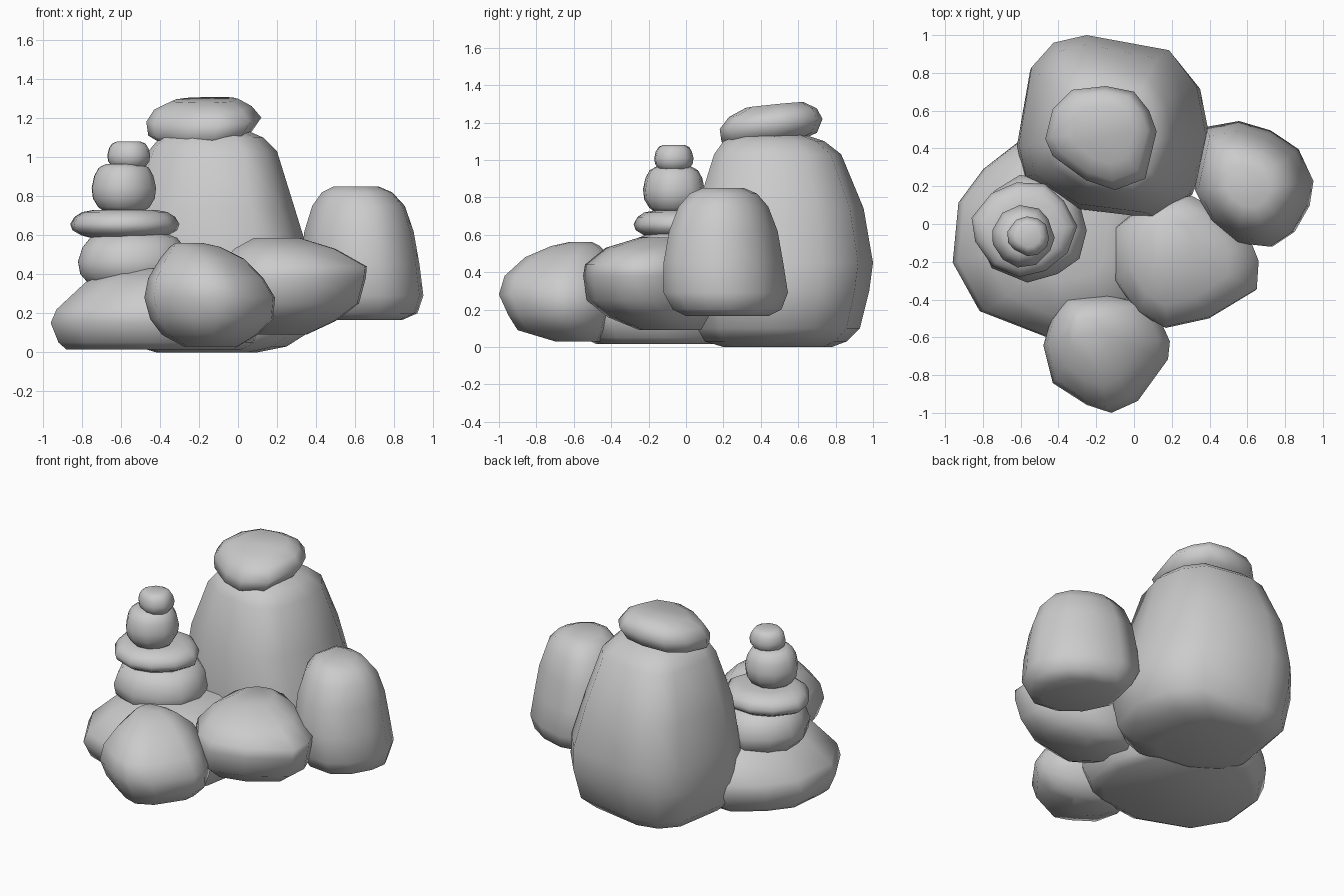
import bpy, bmesh, math, random

random.seed(4)


def round_outline(n=11):
    """Slightly irregular pebble outline."""
    pts = []
    for i in range(n):
        a = math.tau * (i + random.uniform(-0.15, 0.15)) / n
        r = random.uniform(0.94, 1.03)
        pts.append((r * math.cos(a), r * math.sin(a)))
    return pts


def rock(name, levels, outline=None, tilt=(0, 0)):
    """Loft a plan outline through levels of (z, x min, x max, y min, y max)."""
    outline = outline or round_outline()
    xs, ys = zip(*outline)
    unit = [((x - min(xs)) / (max(xs) - min(xs)),
             (y - min(ys)) / (max(ys) - min(ys))) for x, y in outline]
    cx = sum(l[1] + l[2] for l in levels) / (2 * len(levels))
    cy = sum(l[3] + l[4] for l in levels) / (2 * len(levels))
    bm = bmesh.new()
    rings = []
    for z, x0, x1, y0, y1 in levels:
        ring = []
        for u, v in unit:
            x, y = x0 + u * (x1 - x0), y0 + v * (y1 - y0)
            dz = tilt[0] * (x - cx) + tilt[1] * (y - cy)
            ring.append(bm.verts.new((x, y, z + dz)))
        rings.append(ring)
    n = len(unit)
    for a, b in zip(rings, rings[1:]):
        for i in range(n):
            j = (i + 1) % n
            bm.faces.new((a[i], a[j], b[j], b[i]))
    bm.faces.new(rings[0])
    bm.faces.new(rings[-1])
    bmesh.ops.recalc_face_normals(bm, faces=bm.faces[:])
    for f in bm.faces:
        f.smooth = True
    mesh = bpy.data.meshes.new(name)
    bm.to_mesh(mesh)
    bm.free()
    ob = bpy.data.objects.new(name, mesh)
    bpy.context.collection.objects.link(ob)
    return ob


# Tall boulder at the back
rock("tall_boulder", [
    (0.00, -0.42, 0.10, 0.20, 0.78), (0.03, -0.52, 0.25, 0.10, 0.86),
    (0.10, -0.59, 0.36, 0.06, 0.93), (0.30, -0.62, 0.40, 0.03, 0.98),
    (0.45, -0.61, 0.38, 0.03, 1.00), (0.74, -0.56, 0.29, 0.06, 0.95),
    (1.03, -0.46, 0.20, 0.15, 0.83), (1.10, -0.40, 0.13, 0.20, 0.74),
    (1.14, -0.30, 0.04, 0.30, 0.62)],
    [(-0.58, 0.25), (-0.62, 0.42), (-0.55, 0.83), (-0.43, 0.96), (-0.25, 1.0),
     (0.20, 0.92), (0.35, 0.73), (0.40, 0.47), (0.31, 0.16), (0.13, 0.03),
     (-0.30, 0.08)])

# Flat capstone balanced on top
rock("capstone", [
    (1.085, -0.40, 0.02, 0.24, 0.60), (1.12, -0.46, 0.07, 0.19, 0.70),
    (1.19, -0.47, 0.12, 0.18, 0.73), (1.25, -0.43, 0.07, 0.23, 0.70),
    (1.29, -0.34, 0.00, 0.32, 0.63)],
    [(-0.47, 0.45), (-0.43, 0.61), (-0.33, 0.71), (-0.15, 0.73), (0.0, 0.70),
     (0.08, 0.60), (0.12, 0.49), (0.06, 0.24), (-0.10, 0.18), (-0.25, 0.23),
     (-0.43, 0.36)], tilt=(0.03, 0.10))

# Upright stone on the right
rock("right_stone", [
    (0.165, 0.42, 0.84, 0.00, 0.44), (0.20, 0.36, 0.92, -0.07, 0.51),
    (0.29, 0.32, 0.95, -0.12, 0.545), (0.45, 0.32, 0.93, -0.12, 0.52),
    (0.62, 0.34, 0.90, -0.09, 0.49), (0.75, 0.38, 0.855, -0.04, 0.44),
    (0.82, 0.43, 0.79, 0.02, 0.38), (0.85, 0.49, 0.72, 0.09, 0.31)],
    [(0.31, 0.20), (0.38, 0.52), (0.55, 0.55), (0.72, 0.50), (0.87, 0.40),
     (0.95, 0.23), (0.93, 0.10), (0.85, -0.04), (0.73, -0.12), (0.55, -0.10),
     (0.40, 0.02)])

# Low rock, front right
rock("front_right_rock", [
    (0.09, 0.05, 0.35, -0.25, 0.08), (0.16, -0.03, 0.50, -0.42, 0.12),
    (0.25, -0.09, 0.62, -0.53, 0.15), (0.38, -0.10, 0.655, -0.55, 0.15),
    (0.44, -0.09, 0.66, -0.54, 0.15), (0.53, -0.02, 0.50, -0.43, 0.12),
    (0.585, 0.08, 0.32, -0.25, 0.05)],
    [(-0.10, -0.30), (-0.10, -0.02), (0.05, 0.10), (0.30, 0.15), (0.48, 0.05),
     (0.62, -0.10), (0.66, -0.20), (0.65, -0.35), (0.40, -0.50),
     (0.17, -0.55), (0.02, -0.47)])

# Low rock, front centre
rock("front_rock", [
    (0.03, -0.28, 0.00, -0.70, -0.46), (0.09, -0.39, 0.10, -0.90, -0.42),
    (0.17, -0.45, 0.18, -0.95, -0.40), (0.28, -0.48, 0.19, -1.00, -0.38),
    (0.38, -0.46, 0.13, -0.97, -0.38), (0.48, -0.40, 0.03, -0.86, -0.41),
    (0.54, -0.35, -0.09, -0.72, -0.46), (0.56, -0.32, -0.18, -0.63, -0.50)],
    [(-0.48, -0.65), (-0.44, -0.52), (-0.36, -0.42), (-0.12, -0.40),
     (0.10, -0.44), (0.19, -0.63), (0.18, -0.72), (0.02, -0.93),
     (-0.12, -0.99), (-0.25, -0.95), (-0.43, -0.84)])

# Broad base rock on the left
rock("base_rock", [
    (0.015, -0.88, 0.02, -0.48, 0.35), (0.05, -0.92, 0.08, -0.55, 0.40),
    (0.15, -0.96, 0.12, -0.60, 0.45), (0.22, -0.93, 0.12, -0.60, 0.46),
    (0.36, -0.78, 0.05, -0.50, 0.40), (0.43, -0.60, -0.15, -0.30, 0.20)],
    [(-0.96, -0.20), (-0.93, 0.12), (-0.80, 0.30), (-0.60, 0.46),
     (-0.30, 0.45), (0.0, 0.22), (0.10, -0.10), (0.05, -0.40),
     (-0.10, -0.55), (-0.47, -0.60), (-0.82, -0.46)])

# Stacked pebbles: (z bottom, z top, x min, x max, y min, y max)
stack = [(0.32, 0.61, -0.82, -0.25, -0.31, 0.26),
         (0.585, 0.73, -0.86, -0.30, -0.28, 0.22),
         (0.72, 0.965, -0.75, -0.42, -0.23, 0.10),
         (0.94, 1.08, -0.67, -0.45, -0.17, 0.04)]
# Shared pebble profile: (height fraction, inset fraction)
profile = [(0, 0.2), (0.1, 0.1), (0.28, 0.02), (0.5, 0), (0.75, 0.04),
           (0.92, 0.11), (1, 0.22)]
for k, (z0, z1, x0, x1, y0, y1) in enumerate(stack):
    w, d = x1 - x0, y1 - y0
    rock(f"stacked_pebble_{k + 1}",
         [(z0 + h * (z1 - z0), x0 + i * w, x1 - i * w, y0 + i * d, y1 - i * d)
          for h, i in profile])
